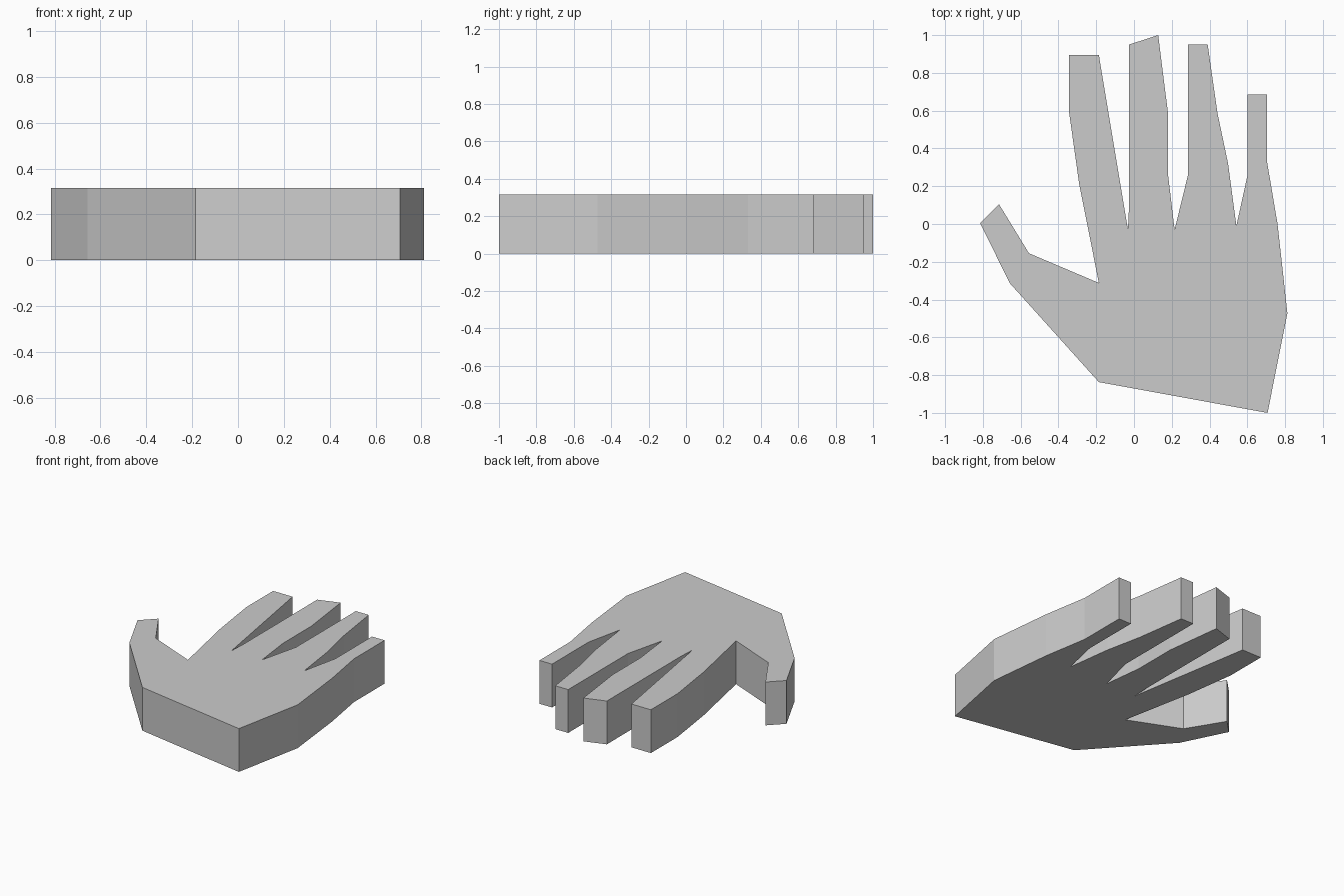
import bpy, bmesh

if "Cube" in bpy.data.objects:
    bpy.data.objects.remove(bpy.data.objects["Cube"])

HEIGHT = 0.316

# Outline of the hand, clockwise seen from above
thumb = [(-0.657, -0.314), (-0.815, 0.005), (-0.715, 0.105), (-0.556, -0.155), (-0.186, -0.312)]
index_finger = [(-0.29, 0.21), (-0.343, 0.587), (-0.343, 0.895), (-0.186, 0.895), (-0.032, -0.03)]
middle_finger = [(-0.026, 0.1), (-0.026, 0.95), (0.128, 1.0), (0.18, 0.587), (0.18, 0.263), (0.215, -0.03)]
ring_finger = [(0.286, 0.26), (0.286, 0.95), (0.39, 0.95), (0.442, 0.587), (0.498, 0.32), (0.542, -0.01)]
little_finger = [(0.602, 0.263), (0.602, 0.685), (0.704, 0.685), (0.704, 0.332), (0.76, 0.0)]
palm_edge = [(0.812, -0.472), (0.707, -1.0), (-0.186, -0.837)]
outline = thumb + index_finger + middle_finger + ring_finger + little_finger + palm_edge

# Flat slab extruded from the outline
bm = bmesh.new()
base = bm.faces.new([bm.verts.new((x, y, 0)) for x, y in outline])
result = bmesh.ops.extrude_face_region(bm, geom=[base], use_keep_orig=True)
top_verts = [e for e in result["geom"] if isinstance(e, bmesh.types.BMVert)]
bmesh.ops.translate(bm, verts=top_verts, vec=(0, 0, HEIGHT))
bmesh.ops.recalc_face_normals(bm, faces=bm.faces[:])

mesh = bpy.data.meshes.new("hand")
bm.to_mesh(mesh)
bm.free()
hand = bpy.data.objects.new("hand", mesh)
bpy.context.collection.objects.link(hand)
